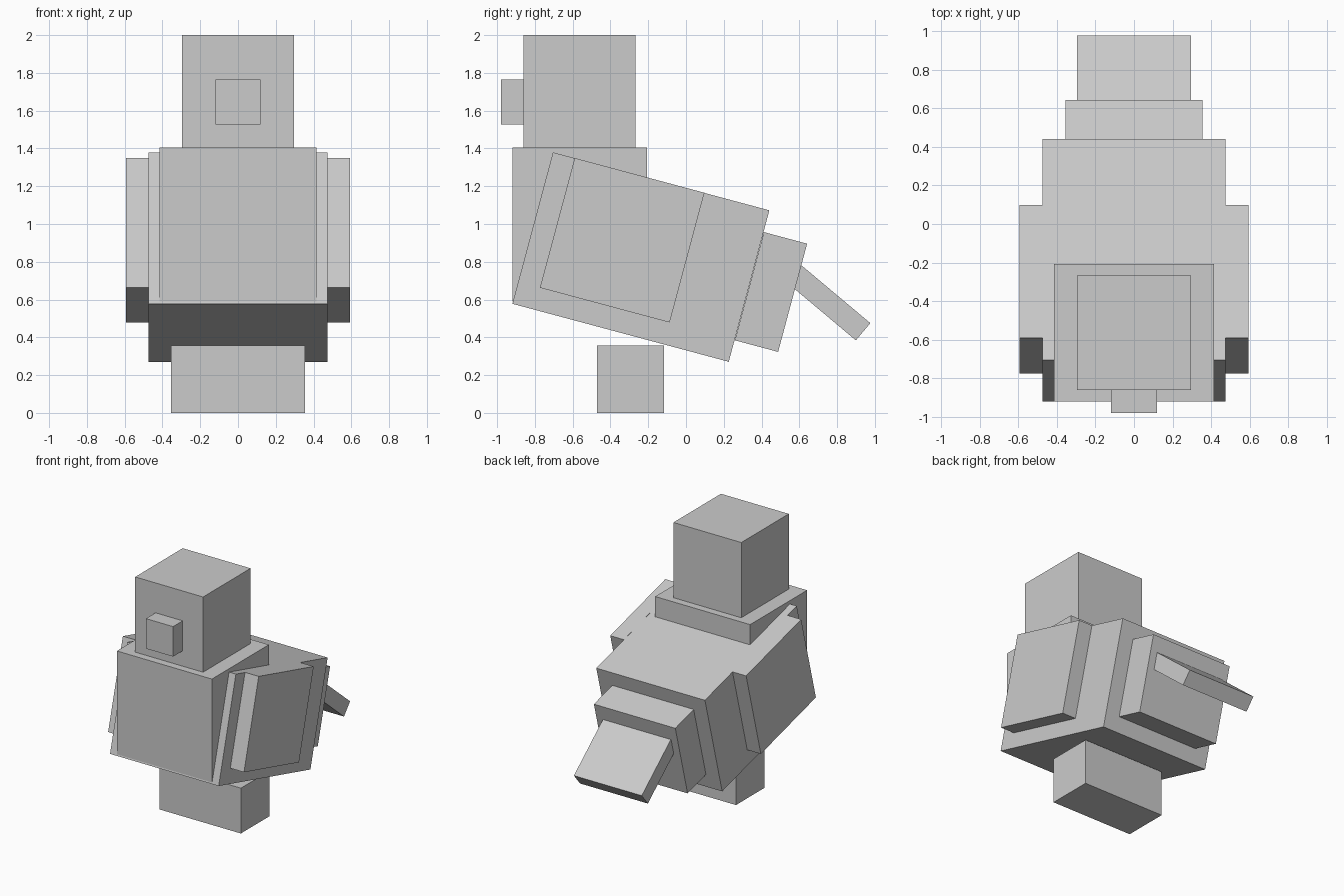
import bpy, math

if "Cube" in bpy.data.objects:
    bpy.data.objects.remove(bpy.data.objects["Cube"])

grey = bpy.data.materials.new("light_grey")
grey.diffuse_color = (0.6, 0.6, 0.6, 1)
grey.use_nodes = True
grey.node_tree.nodes["Principled BSDF"].inputs["Base Color"].default_value = grey.diffuse_color


def box(name, center, size, tilt=0):
    """Box of the given size, pitched nose-up by tilt degrees."""
    bpy.ops.mesh.primitive_cube_add(size=1, location=center,
                                    rotation=(math.radians(-tilt), 0, 0))
    ob = bpy.context.object
    ob.name = name
    ob.scale = size
    bpy.ops.object.transform_apply(location=False, rotation=False, scale=True)
    ob.data.materials.append(grey)
    return ob


# Head, beak and chest stand upright
box("head", (0, -0.563, 1.703), (0.593, 0.593, 0.594))
box("beak", (0, -0.92, 1.646), (0.237, 0.12, 0.237))
box("chest", (0, -0.563, 0.998), (0.83, 0.711, 0.816))

# Body slopes down to the back, with a wing on each side
box("body", (0, -0.239, 0.825), (0.949, 1.186, 0.83), 15)
for side, label in ((-1, "left"), (1, "right")):
    box("wing_" + label, (side * 0.534, -0.338, 0.914), (0.119, 0.711, 0.711), 15)

# Tail base and drooping tail feathers
box("tail_base", (0, 0.45, 0.64), (0.711, 0.237, 0.593), 15)
box("tail_feathers", (0, 0.756, 0.582), (0.593, 0.474, 0.119), 40)

# Feet block
box("feet", (0, -0.294, 0.179), (0.711, 0.356, 0.358))
